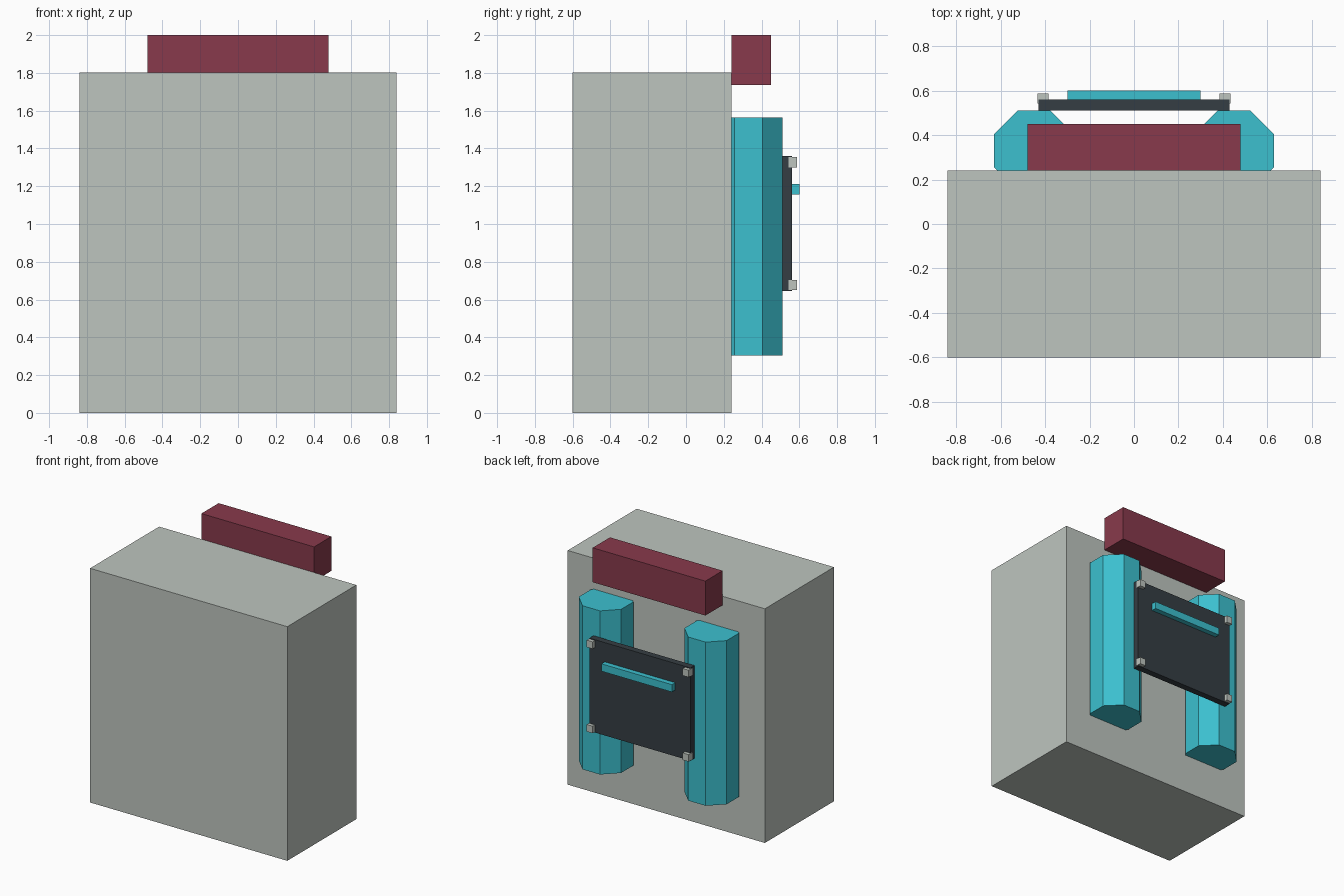
import bpy, math

if "Cube" in bpy.data.objects:
    bpy.data.objects.remove(bpy.data.objects["Cube"])


def material(name, rgb):
    """Flat colour given as 0-255 sRGB, stored as linear."""
    lin = [((c / 255 + 0.055) / 1.055) ** 2.4 for c in rgb]
    m = bpy.data.materials.new(name)
    m.diffuse_color = (*lin, 1)
    m.use_nodes = True
    m.node_tree.nodes["Principled BSDF"].inputs["Base Color"].default_value = m.diffuse_color
    return m


GREY = material("pale_grey", (190, 197, 191))
RED = material("maroon", (136, 58, 76))
CYAN = material("cyan", (60, 192, 207))
DARK = material("charcoal", (53, 61, 67))


def box(name, x, y, z, mat):
    """Box from (min, max) ranges on each axis."""
    bpy.ops.mesh.primitive_cube_add(size=1, location=[sum(r) / 2 for r in (x, y, z)])
    o = bpy.context.object
    o.name = name
    o.scale = [r[1] - r[0] for r in (x, y, z)]
    bpy.ops.object.transform_apply(location=False, rotation=False, scale=True)
    o.data.materials.append(mat)
    return o


# main block and the bar at its upper back edge
box("body", (-0.84, 0.84), (-0.6, 0.24), (0, 1.803), GREY)
box("top_bar", (-0.48, 0.48), (0.24, 0.45), (1.735, 2.0), RED)

# back panel with its raised strip
box("back_panel", (-0.43, 0.43), (0.51, 0.56), (0.645, 1.36), DARK)
box("panel_strip", (-0.30, 0.30), (0.56, 0.60), (1.155, 1.212), CYAN)

for side, s in (("left", -1), ("right", 1)):
    # octagonal tank half sunk into the back, flat sides square to the axes
    bpy.ops.mesh.primitive_cylinder_add(
        vertices=8, radius=0.18 / math.cos(math.pi / 8), depth=1.26,
        location=(s * 0.45, 0.33, 0.935), rotation=(0, 0, math.pi / 8))
    tank = bpy.context.object
    tank.name = side + "_tank"
    tank.data.materials.append(CYAN)

    # corner bolts on the panel
    for level, z in (("lower", 0.677), ("upper", 1.327)):
        x = s * 0.409
        box(f"{side}_{level}_bolt", (x - 0.025, x + 0.025), (0.543, 0.588),
            (z - 0.027, z + 0.027), GREY)

# octagon vertices start on the axis, so confirm the flats face outward
for o in bpy.data.objects:
    if o.name.endswith("_tank"):
        o.select_set(True)
